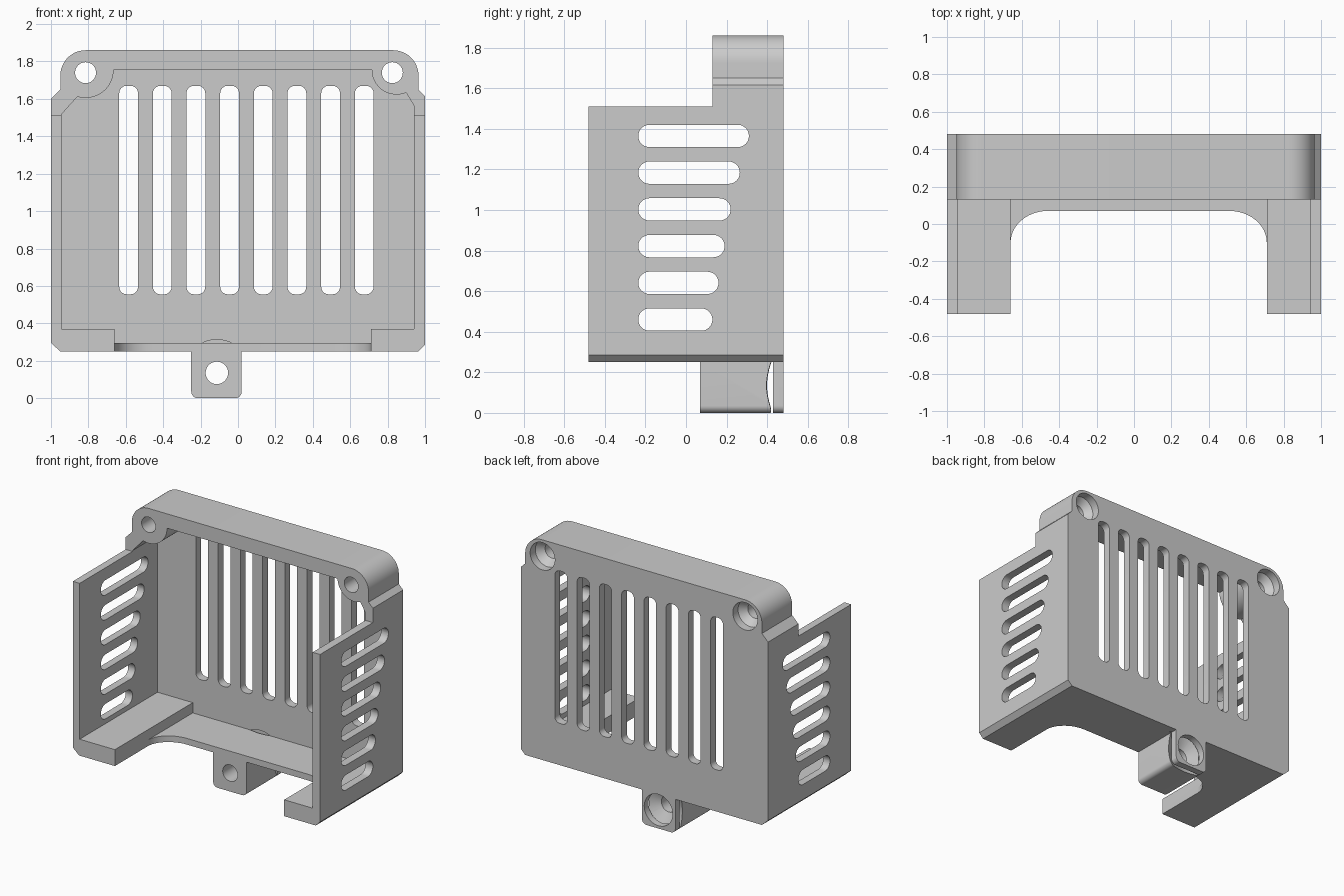
import bpy, bmesh
from math import cos, sin, pi, radians

if "Cube" in bpy.data.objects:
    bpy.data.objects.remove(bpy.data.objects["Cube"])


def mesh_object(name, bm):
    bmesh.ops.recalc_face_normals(bm, faces=bm.faces)
    me = bpy.data.meshes.new(name)
    bm.to_mesh(me)
    bm.free()
    ob = bpy.data.objects.new(name, me)
    bpy.context.collection.objects.link(ob)
    return ob


def prism(name, pts, axis, a, b):
    """Extrude a 2D outline along an axis from a to b."""
    place = {'x': lambda p, t: (t, p[0], p[1]),
             'y': lambda p, t: (p[0], t, p[1]),
             'z': lambda p, t: (p[0], p[1], t)}[axis]
    bm = bmesh.new()
    lo = [bm.verts.new(place(p, a)) for p in pts]
    hi = [bm.verts.new(place(p, b)) for p in pts]
    bm.faces.new(lo)
    bm.faces.new(hi[::-1])
    for i in range(len(pts)):
        j = (i + 1) % len(pts)
        bm.faces.new((lo[i], lo[j], hi[j], hi[i]))
    return mesh_object(name, bm)


def lathe(name, cx, cz, profile, n=48):
    """Revolve (y, radius) pairs about a line parallel to y."""
    bm = bmesh.new()
    rings = [[bm.verts.new((cx + r * cos(2 * pi * k / n), y, cz + r * sin(2 * pi * k / n)))
              for k in range(n)] for y, r in profile]
    bm.faces.new(rings[0])
    bm.faces.new(rings[-1][::-1])
    for r0, r1 in zip(rings, rings[1:]):
        for k in range(n):
            m = (k + 1) % n
            bm.faces.new((r0[k], r0[m], r1[m], r1[k]))
    return mesh_object(name, bm)


def arc(cx, cy, rx, ry, a0, a1, n=12):
    return [(cx + rx * cos(radians(a0 + (a1 - a0) * i / n)),
             cy + ry * sin(radians(a0 + (a1 - a0) * i / n))) for i in range(n + 1)]


def rounded(x0, x1, y0, y1, r, n=8):
    pts = []
    for cx, cy, a in ((x1 - r, y1 - r, 0), (x0 + r, y1 - r, 90),
                      (x0 + r, y0 + r, 180), (x1 - r, y0 + r, 270)):
        pts += arc(cx, cy, r, r, a, a + 90, n)
    return pts


def boolean(target, tool, op='DIFFERENCE'):
    tool.hide_render = True
    mod = target.modifiers.new('cut', 'BOOLEAN')
    mod.operation, mod.solver, mod.object = op, 'EXACT', tool
    bpy.context.view_layer.objects.active = target
    bpy.ops.object.modifier_apply(modifier=mod.name)
    bpy.data.objects.remove(tool)


# Outer body with rounded shoulders and chamfered lower corners
outline = ([(-0.95, 0.25), (0.965, 0.25), (1.0, 0.285), (1.0, 1.615), (0.965, 1.65)]
           + arc(0.83, 1.725, 0.135, 0.135, 0, 90)
           + arc(-0.815, 1.725, 0.135, 0.135, 90, 180)
           + [(-0.95, 1.65), (-1.0, 1.60), (-1.0, 0.295)])
cover = prism('vented_cover', outline, 'y', -0.48, 0.48)

# Lowered front part of the side walls
boolean(cover, prism('step', [(-2, 1.51), (2, 1.51), (2, 3), (-2, 3)], 'y', -1, 0.13))

# Inner cavity, leaving floor rails and screw bosses
cavity = ([(-0.945, 0.37), (-0.66, 0.37), (-0.66, 0.295), (0.71, 0.295), (0.71, 0.37),
           (0.94, 0.37), (0.94, 1.565)]
          + arc(0.847, 1.755, 0.132, 0.132, 293, 180, 16)
          + arc(-0.815, 1.755, 0.15, 0.15, 360, 253, 16)
          + [(-0.945, 1.516)])
boolean(cover, prism('cavity', cavity, 'y', -1, 0.42))

# Rounded opening at the front of the floor
opening = ([(-0.66, -1), (0.71, -1)] + arc(0.51, -0.1, 0.2, 0.17, 0, 90)
           + arc(-0.46, -0.1, 0.2, 0.17, 90, 180))
boolean(cover, prism('opening', opening, 'z', 0.1, 0.34))

# Mounting tab below the floor
tab = [(0.02, 0.27), (-0.25, 0.27)] + arc(-0.215, 0.035, 0.035, 0.035, 180, 270, 8) \
    + arc(-0.015, 0.035, 0.035, 0.035, 270, 360, 8)
boolean(cover, prism('tab', tab, 'y', 0.07, 0.48), 'UNION')

# Upright vents in the back
for i in range(8):
    x = -0.585 + 0.18 * i
    boolean(cover, prism('vent', rounded(x - 0.05, x + 0.05, 0.555, 1.67, 0.04), 'y', 0.36, 0.6))

# Side vents through both walls, shorter toward the bottom
for i, end in enumerate((0.31, 0.265, 0.22, 0.19, 0.16, 0.13)):
    z = 1.365 - 0.181 * i
    boolean(cover, prism('side_vent', rounded(-0.235, end, z - 0.055, z + 0.055, 0.0545), 'x', -1.5, 1.5))

# Countersunk screw holes
for x in (-0.815, 0.825):
    boolean(cover, lathe('screw', x, 1.74, [(-0.2, 0.056), (0.37, 0.056), (0.42, 0.1), (0.6, 0.1)]))
boolean(cover, lathe('tab_screw', -0.113, 0.135,
                     [(-0.2, 0.06), (0.36, 0.06), (0.425, 0.188), (0.43, 0.188),
                      (0.43, 0.115), (0.6, 0.115)]))

# Smooth the round parts only
bpy.ops.object.select_all(action='DESELECT')
cover.select_set(True)
bpy.context.view_layer.objects.active = cover
bpy.ops.object.shade_smooth_by_angle(angle=radians(30))
